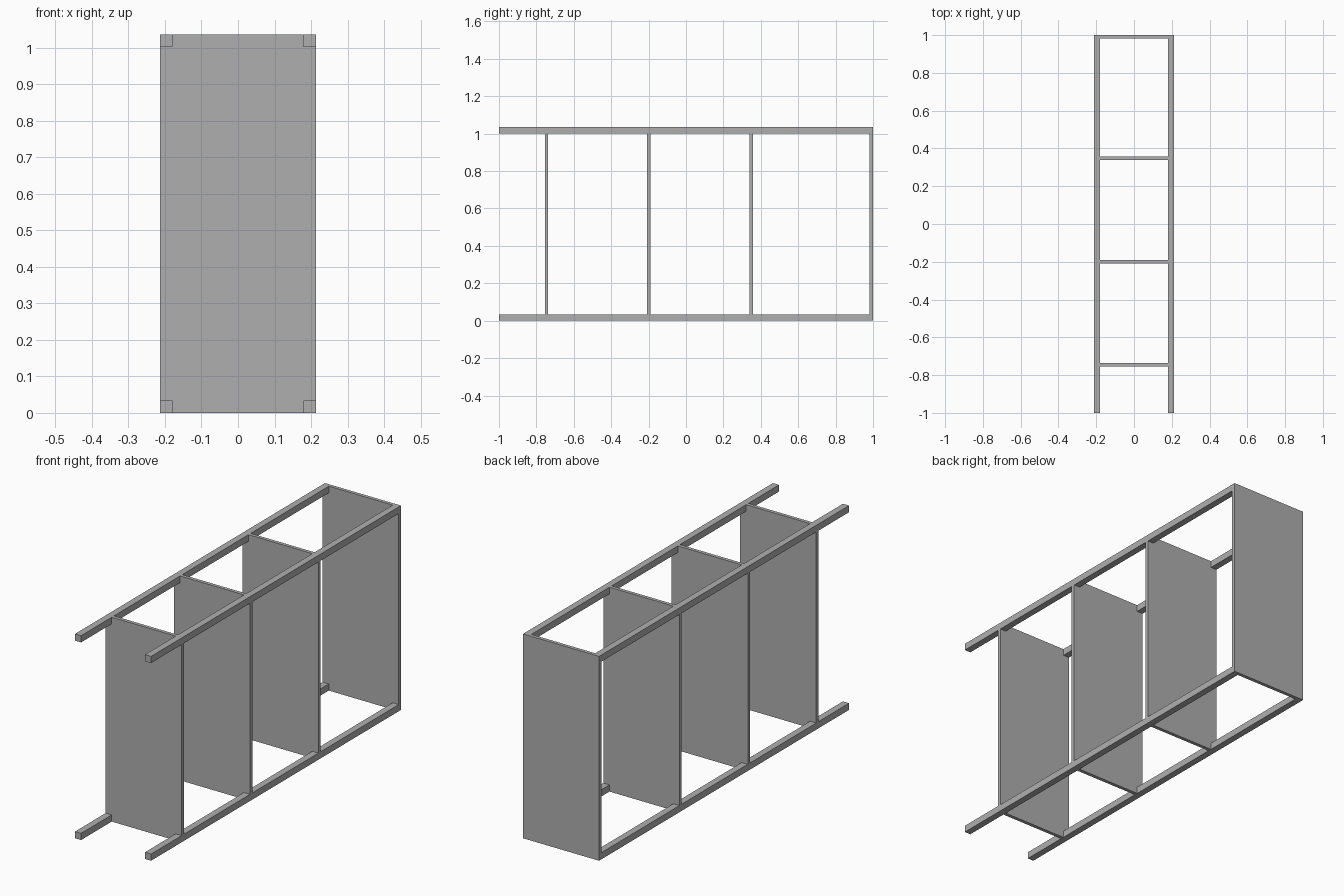
import bpy
import bmesh

HALF_W, HEIGHT, HALF_L = 0.213, 1.035, 1.0
RAIL, BOARD = 0.034, 0.018

if "Cube" in bpy.data.objects:
    bpy.data.objects.remove(bpy.data.objects["Cube"])

grey = bpy.data.materials.new("plain_grey")
grey.use_nodes = True
colour = (0.43, 0.43, 0.43, 1)
grey.diffuse_color = colour
grey.node_tree.nodes["Principled BSDF"].inputs["Base Color"].default_value = colour


def extrude_along_y(name, outline, y0, y1):
    """Solid made by extruding an (x, z) outline from y0 to y1."""
    bm = bmesh.new()
    face = bm.faces.new([bm.verts.new((x, y0, z)) for x, z in outline])
    new = bmesh.ops.extrude_face_region(bm, geom=[face])["geom"]
    verts = [v for v in new if isinstance(v, bmesh.types.BMVert)]
    bmesh.ops.translate(bm, verts=verts, vec=(0, y1 - y0, 0))
    bmesh.ops.recalc_face_normals(bm, faces=bm.faces)
    mesh = bpy.data.meshes.new(name)
    bm.to_mesh(mesh)
    bm.free()
    mesh.materials.append(grey)
    obj = bpy.data.objects.new(name, mesh)
    bpy.context.collection.objects.link(obj)
    return obj


def rectangle(x0, x1, z0, z1):
    return [(x0, z0), (x1, z0), (x1, z1), (x0, z1)]


# Full end board, closing the back
extrude_along_y("end_board", rectangle(-HALF_W, HALF_W, 0, HEIGHT),
                HALF_L - BOARD, HALF_L)

# Four corner posts butting against the end board
for side, x in (("right", -HALF_W), ("left", HALF_W - RAIL)):
    for level, z in (("lower", 0), ("upper", HEIGHT - RAIL)):
        extrude_along_y(f"{level}_{side}_post",
                        rectangle(x, x + RAIL, z, z + RAIL),
                        -HALF_L, HALF_L - BOARD)

# Shelf boards, notched at the corners to fit around the posts
inner, low, high = HALF_W - RAIL, RAIL, HEIGHT - RAIL
notched = [(-inner, 0), (inner, 0), (inner, low), (HALF_W, low),
           (HALF_W, high), (inner, high), (inner, HEIGHT), (-inner, HEIGHT),
           (-inner, high), (-HALF_W, high), (-HALF_W, low), (-inner, low)]
for i in range(3):
    y = -0.746 + 0.547 * i
    extrude_along_y(f"shelf_board_{i + 1}", notched, y - BOARD / 2, y + BOARD / 2)
